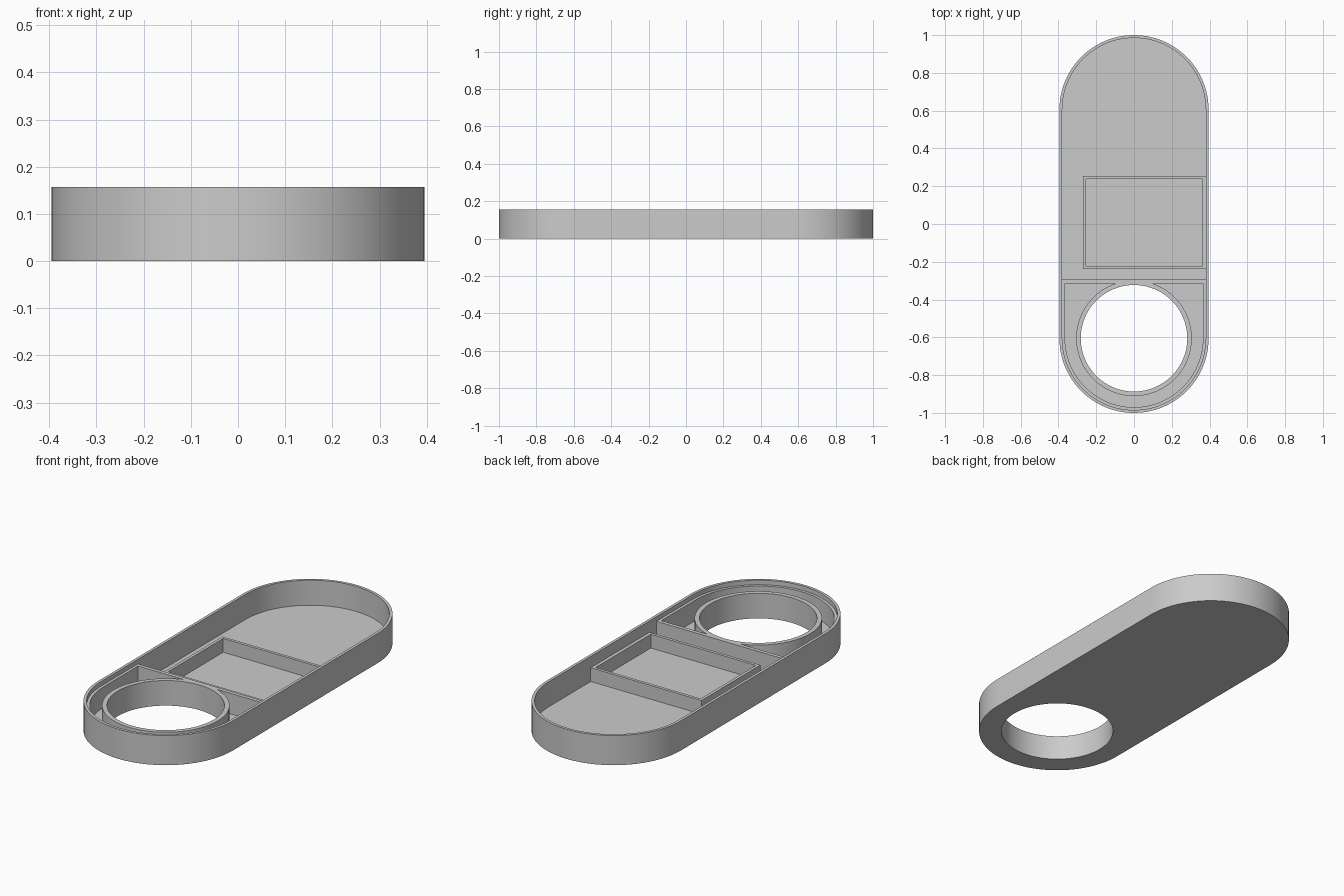
import bpy
import bmesh
from math import sin, cos, pi, asin, radians

cube = bpy.data.objects.get("Cube")
if cube:
    bpy.data.objects.remove(cube, do_unlink=True)

# Main dimensions
OUTER_R, INNER_R, LEDGE_R = 0.395, 0.38, 0.365
END_Y = 0.605
HOLE_R, RING_R = 0.282, 0.306
FLOOR_Z, FRAME_Z, LEDGE_Z, RIM_Z = 0.024, 0.097, 0.133, 0.157
DIVIDER_BACK, DIVIDER_FRONT = -0.295, -0.315

grey = bpy.data.materials.new("light_grey")
grey.use_nodes = True
grey.diffuse_color = (0.6, 0.6, 0.6, 1)
grey.node_tree.nodes["Principled BSDF"].inputs["Base Color"].default_value = (0.6, 0.6, 0.6, 1)


def arc(cy, r, start, end, steps=48):
    """Points on an arc centred on the long axis."""
    return [(r * cos(start + (end - start) * i / steps),
             cy + r * sin(start + (end - start) * i / steps)) for i in range(steps + 1)]


def stadium(r):
    return arc(END_Y, r, 0, pi) + arc(-END_Y, r, pi, 2 * pi)


def circle(r):
    return arc(-END_Y, r, 0, 2 * pi, 96)[:-1]


def front_end(r, back_y):
    """Half-round outline closed by a straight back edge."""
    return [(-r, back_y)] + arc(-END_Y, r, pi, 2 * pi) + [(r, back_y)]


def rectangle(x0, x1, y0, y1):
    return [(x0, y0), (x1, y0), (x1, y1), (x0, y1)]


def plate(name, outlines, z0, z1):
    """Fill the first outline, leave the others as holes, and extrude."""
    bm = bmesh.new()
    for outline in outlines:
        verts = [bm.verts.new((x, y, z0)) for x, y in outline]
        for a, b in zip(verts, verts[1:] + verts[:1]):
            bm.edges.new((a, b))
    bmesh.ops.triangle_fill(bm, edges=bm.edges[:], use_beauty=True, normal=(0, 0, 1))
    top = bmesh.ops.extrude_face_region(bm, geom=bm.faces[:], use_keep_orig=True)["geom"]
    for v in top:
        if isinstance(v, bmesh.types.BMVert):
            v.co.z = z1
    bmesh.ops.recalc_face_normals(bm, faces=bm.faces[:])
    mesh = bpy.data.meshes.new(name)
    bm.to_mesh(mesh)
    bm.free()
    mesh.materials.append(grey)
    obj = bpy.data.objects.new(name, mesh)
    bpy.context.collection.objects.link(obj)
    bpy.ops.object.select_all(action='DESELECT')
    obj.select_set(True)
    bpy.context.view_layer.objects.active = obj
    bpy.ops.object.shade_smooth_by_angle(angle=radians(30))
    return obj


# Tray floor with the round opening, and the outer rim around it
plate("tray_floor", [stadium(INNER_R), circle(HOLE_R)], 0, FLOOR_Z)
plate("outer_wall", [stadium(OUTER_R), stadium(INNER_R)], 0, RIM_Z)

# Front compartment: ledge, divider and ring joined around a C-shaped pocket
meet = asin((DIVIDER_FRONT + END_Y) / RING_R)
pocket = front_end(LEDGE_R, DIVIDER_FRONT) + arc(-END_Y, RING_R, meet, -pi - meet, 80)
plate("front_compartment_walls",
      [front_end(INNER_R, DIVIDER_BACK), pocket, circle(HOLE_R)], FLOOR_Z, LEDGE_Z)

# Low rectangular frame against the left wall
plate("rectangular_frame",
      [rectangle(-0.27, INNER_R, -0.238, 0.255), rectangle(-0.254, 0.362, -0.222, 0.239)],
      FLOOR_Z, FRAME_Z)
